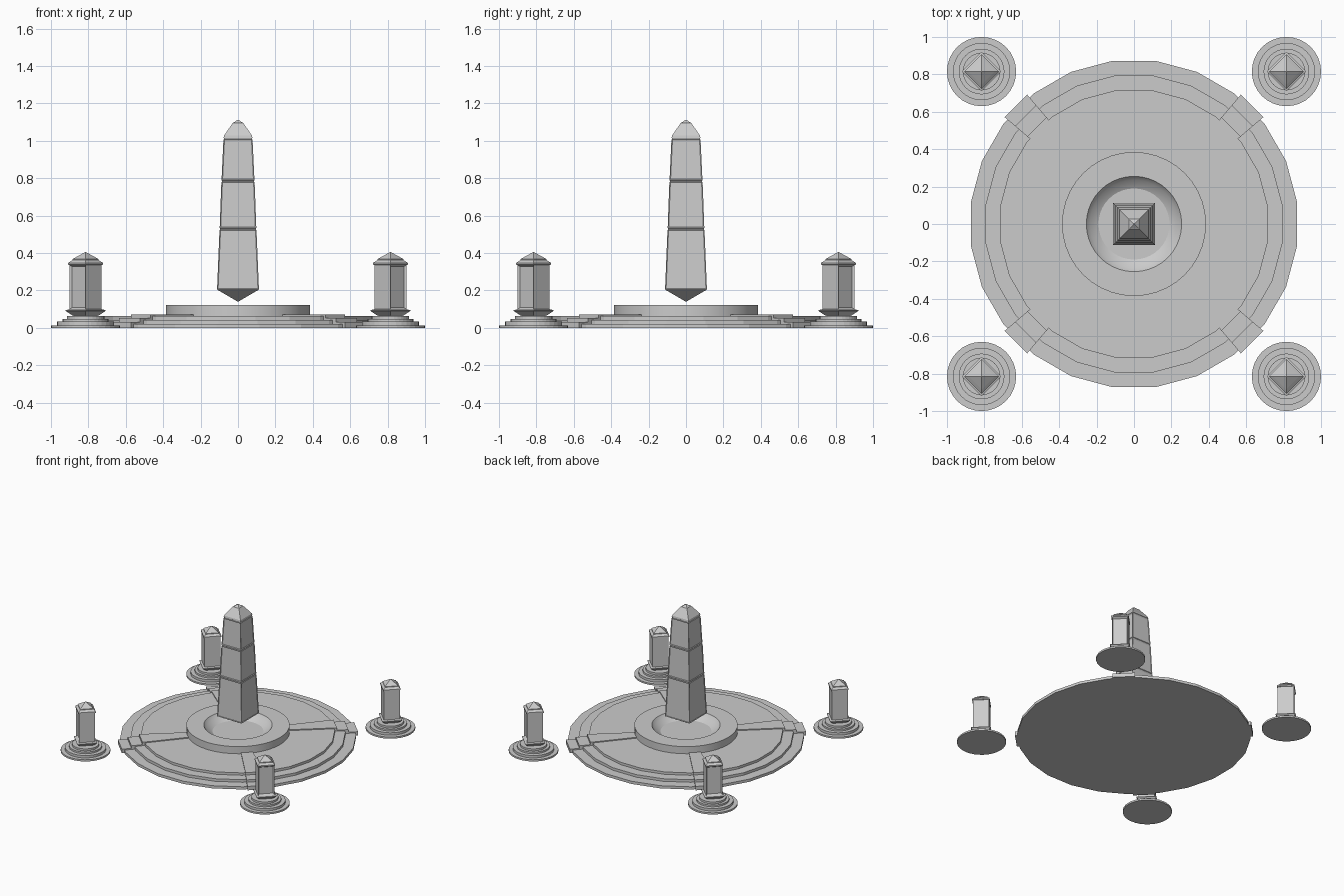
import bpy, bmesh
from math import pi, sin, cos, sqrt, atan2

if "Cube" in bpy.data.objects:
    bpy.data.objects.remove(bpy.data.objects["Cube"])


def lathe(name, profile, sides, start=0.0, centre=(0, 0), panels=None, panel=(0.008, -0.004)):
    """Spin (radius, z) points into a closed solid; optionally inset some side faces."""
    bm = bmesh.new()
    rings = []
    for r, z in profile:
        rings.append([bm.verts.new((r * cos(start + 2 * pi * i / sides),
                                    r * sin(start + 2 * pi * i / sides), z))
                      for i in range(sides)])
    chosen = []
    for k in range(len(rings) - 1):
        a, b = rings[k], rings[k + 1]
        for i in range(sides):
            j = (i + 1) % sides
            f = bm.faces.new((a[i], a[j], b[j], b[i]))
            if panels and panels(k, i):
                chosen.append(f)
    bm.faces.new(rings[0][::-1])
    bm.faces.new(rings[-1])
    bm.normal_update()
    if chosen:
        bmesh.ops.inset_individual(bm, faces=chosen, thickness=panel[0], depth=panel[1])
    return finish(name, bm, (centre[0], centre[1], 0))


def finish(name, bm, loc=(0, 0, 0), rot=0.0):
    bmesh.ops.recalc_face_normals(bm, faces=bm.faces[:])
    me = bpy.data.meshes.new(name)
    bm.to_mesh(me)
    bm.free()
    ob = bpy.data.objects.new(name, me)
    bpy.context.collection.objects.link(ob)
    ob.location = loc
    ob.rotation_euler[2] = rot
    return ob


def smooth(ob):
    bpy.ops.object.select_all(action='DESELECT')
    ob.select_set(True)
    bpy.context.view_layer.objects.active = ob
    bpy.ops.object.shade_smooth_by_angle(angle=0.5)


# stepped round platform
lathe("platform", [(0.88, 0), (0.88, 0.022), (0.80, 0.022), (0.80, 0.043),
                   (0.722, 0.043), (0.722, 0.063)], 24, pi / 24)

# raised ring with a bowl-shaped hollow
ring = lathe("bowl_ring", [(0.385, 0.05), (0.385, 0.122), (0.255, 0.122),
                           (0.235, 0.095), (0.19, 0.07)], 40)
smooth(ring)

# floating obelisk: pointed underside, grooved panels, pyramid cap
S = sqrt(2)
half = [(0.004, 0.142), (0.112, 0.205),
        (0.099, 0.524), (0.095, 0.526), (0.095, 0.532), (0.098, 0.534),
        (0.089, 0.780), (0.085, 0.782), (0.085, 0.788), (0.088, 0.790),
        (0.078, 1.007), (0.074, 1.009), (0.074, 1.014), (0.077, 1.016),
        (0.075, 1.028), (0.028, 1.096), (0.022, 1.098), (0.004, 1.112)]
lathe("obelisk", [(h * S, z) for h, z in half], 4, pi / 4,
      panels=lambda k, i: k in (1, 5, 9))


# stepped walkways on the diagonals, widening outwards
def walkway(name, angle):
    bm = bmesh.new()
    for d, top in ((0.735, 0.071), (0.82, 0.052), (0.893, 0.032)):
        width = lambda q: 0.045 + (q - 0.39) * 0.08
        pts = [(0.37, -width(0.37)), (d, -width(d)), (d, width(d)), (0.37, width(0.37))]
        low = [bm.verts.new((x, y, 0.0)) for x, y in pts]
        high = [bm.verts.new((x, y, top)) for x, y in pts]
        bm.faces.new(low[::-1])
        bm.faces.new(high)
        for i in range(4):
            j = (i + 1) % 4
            bm.faces.new((low[i], low[j], high[j], high[i]))
    finish(name, bm, rot=angle)


# corner pillars on stepped round feet
D = 0.815
for n, (sx, sy) in enumerate(((1, 1), (-1, 1), (-1, -1), (1, -1))):
    walkway(f"walkway_{n}", atan2(sy, sx))
    c = (sx * D, sy * D)
    lathe(f"pillar_foot_{n}", [(0.185, 0), (0.185, 0.014), (0.153, 0.014), (0.153, 0.034),
                               (0.122, 0.034), (0.122, 0.048), (0.1, 0.048), (0.1, 0.064)],
          32, centre=c)
    # diamond-plan pillar, recessed panel only on the outward side
    lathe(f"pillar_{n}", [(0.035, 0.06), (0.07, 0.066), (0.106, 0.09), (0.106, 0.095),
                          (0.086, 0.1), (0.086, 0.336), (0.093, 0.338), (0.093, 0.348),
                          (0.07, 0.362), (0.07, 0.368), (0.002, 0.405)],
          4, 0, c, panels=lambda k, i, n=n: k == 4 and i == n, panel=(0.012, -0.012))
